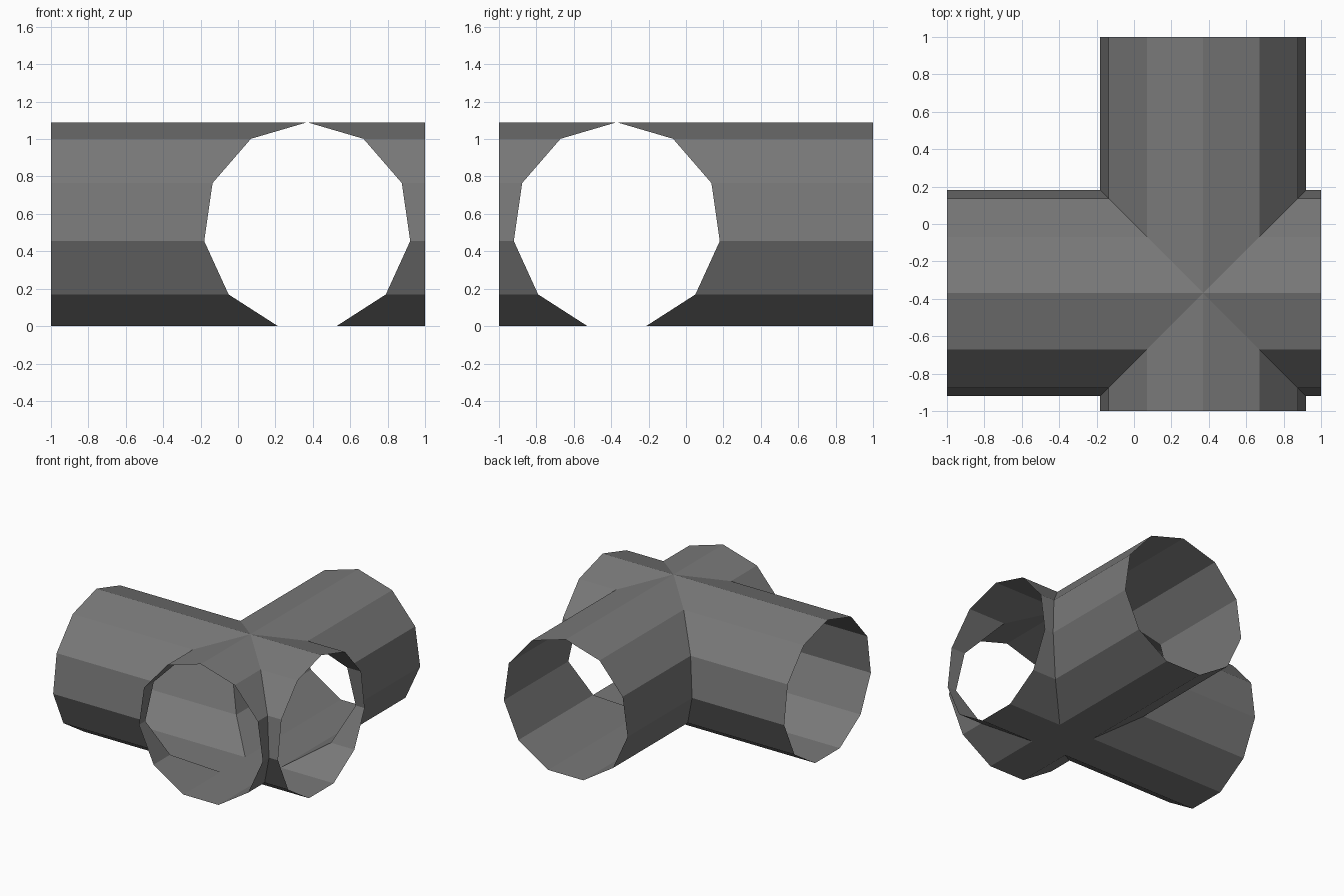
import bpy
import bmesh
import math
from mathutils import Vector

if "Cube" in bpy.data.objects:
    bpy.data.objects.remove(bpy.data.objects["Cube"])

SIDES = 11
HEIGHT = 1.09
RADIUS = HEIGHT / (1 + math.cos(math.pi / SIDES))
AXIS_Z = HEIGHT - RADIUS
CROSS = Vector((0.37, -0.37, 0))        # where the two pipe axes meet

# Pipe cross-section: (sideways offset, height), point up, flat edge down
profile = []
for k in range(SIDES):
    a = 2 * math.pi * k / SIDES
    profile.append((RADIUS * math.sin(a), AXIS_Z + RADIUS * math.cos(a)))
profile.insert(SIDES // 2 + 1, (0.0, 0.0))   # middle of the bottom edge


def add_arm(bm, direction, length):
    """Open pipe arm, mitred at 45 degrees where it meets its neighbours."""
    side = Vector((-direction.y, direction.x, 0))
    near, far = [], []
    for u, z in profile:
        base = CROSS + side * u + Vector((0, 0, z))
        near.append(bm.verts.new(base + direction * abs(u)))
        far.append(bm.verts.new(base + direction * length))
    n = len(profile)
    for i in range(n):
        j = (i + 1) % n
        ring = [near[i], far[i], far[j]]
        ring.append(near[j])
        bm.faces.new(ring)


# Four arms make the cross-shaped junction
bm = bmesh.new()
add_arm(bm, Vector((1, 0, 0)), 0.63)
add_arm(bm, Vector((-1, 0, 0)), 1.37)
add_arm(bm, Vector((0, 1, 0)), 1.37)
add_arm(bm, Vector((0, -1, 0)), 0.63)
bmesh.ops.remove_doubles(bm, verts=bm.verts, dist=0.0005)

mesh = bpy.data.meshes.new("pipe_junction")
bm.to_mesh(mesh)
bm.free()

# Single grey colour
grey = bpy.data.materials.new("dark grey")
grey.diffuse_color = (0.19, 0.19, 0.19, 1)
grey.use_nodes = True
grey.node_tree.nodes["Principled BSDF"].inputs["Base Color"].default_value = grey.diffuse_color
mesh.materials.append(grey)

obj = bpy.data.objects.new("pipe_junction", mesh)
bpy.context.collection.objects.link(obj)
